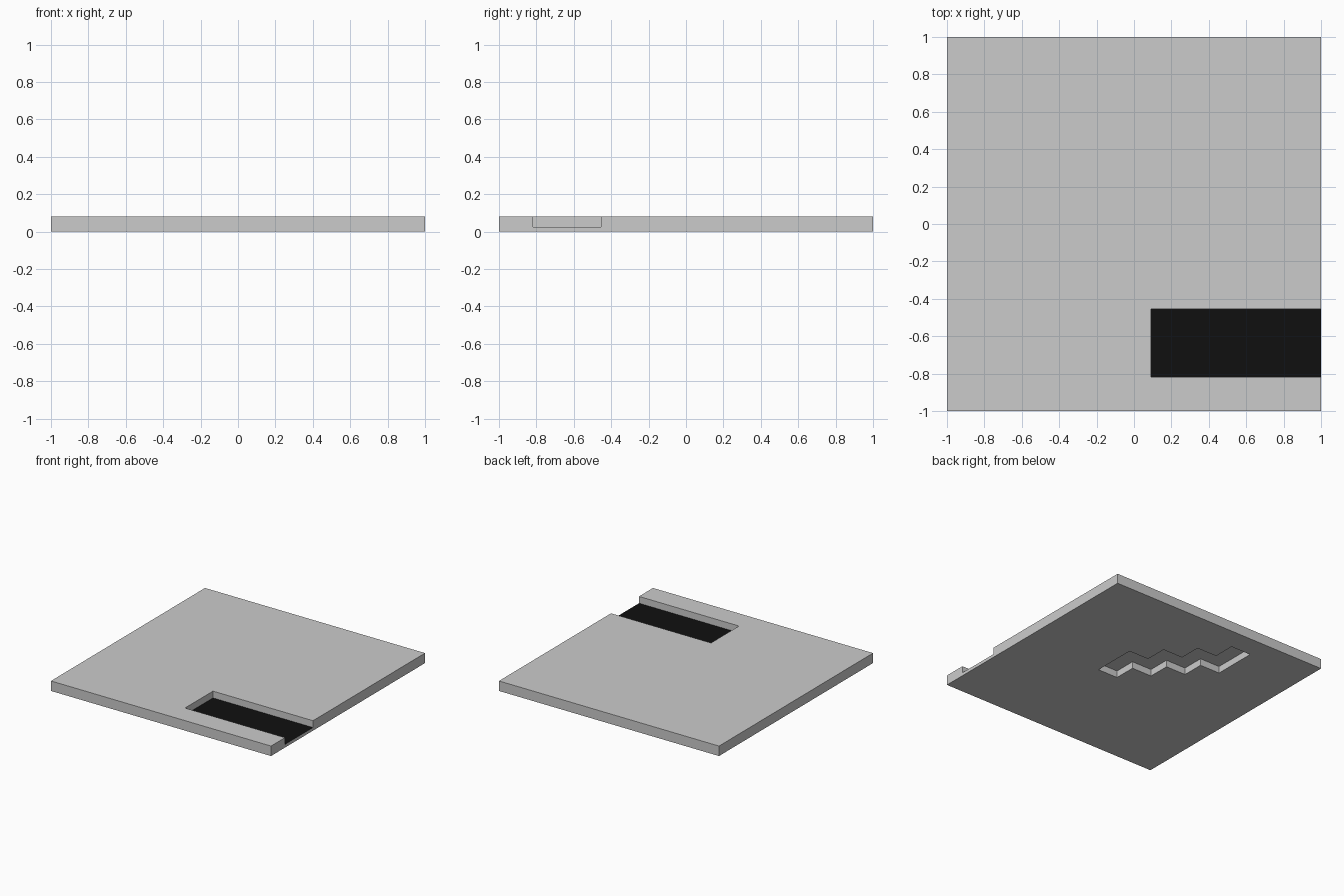
import bpy, bmesh

if "Cube" in bpy.data.objects:
    bpy.data.objects.remove(bpy.data.objects["Cube"])

C = 2 / 11            # layout module: the plate is 11 x 11 cells
HEIGHT = 0.082
FLOOR = 0.026         # height of the slot floor
RECESS = 0.056        # depth of the underside recess


def prism(name, outline, z0, z1):
    """Extrude a flat outline between two heights."""
    bm = bmesh.new()
    face = bm.faces.new([bm.verts.new((x, y, z0)) for x, y in outline])
    top = bmesh.ops.extrude_face_region(bm, geom=[face])["geom"]
    bmesh.ops.translate(bm, vec=(0, 0, z1 - z0),
                        verts=[v for v in top if isinstance(v, bmesh.types.BMVert)])
    bmesh.ops.recalc_face_normals(bm, faces=bm.faces)
    mesh = bpy.data.meshes.new(name)
    bm.to_mesh(mesh)
    bm.free()
    obj = bpy.data.objects.new(name, mesh)
    bpy.context.collection.objects.link(obj)
    return obj


def rect(x0, x1, y0, y1):
    return [(x0, y0), (x1, y0), (x1, y1), (x0, y1)]


def cut(target, cutter):
    mod = target.modifiers.new("cut", 'BOOLEAN')
    mod.operation = 'DIFFERENCE'
    mod.solver = 'EXACT'
    mod.object = cutter
    bpy.context.view_layer.objects.active = target
    bpy.ops.object.modifier_apply(modifier=mod.name)
    bpy.data.objects.remove(cutter)


# Square base plate
plate = prism("plate", rect(-1, 1, -1, 1), 0, HEIGHT)

# Slot in the top, open at the right edge
cut(plate, prism("slot_cutter", rect(C / 2, 1.1, -4.5 * C, -2.5 * C), FLOOR, 0.2))

# Stepped diagonal recess in the underside: four 1 x 2 cell steps
near, far = [], []
for i in range(4):
    x0, y0 = (1.5 - i) * C, (i - 0.5) * C
    far += [(x0, y0 + 2 * C), (x0 - C, y0 + 2 * C)]
    near += [(x0, y0), (x0 - C, y0)]
cut(plate, prism("recess_cutter", far + near[::-1], -0.1, RECESS))

# Black slot floor
grey = bpy.data.materials.new("grey")
grey.diffuse_color = (0.8, 0.8, 0.8, 1)
grey.use_nodes = True
grey.node_tree.nodes["Principled BSDF"].inputs["Base Color"].default_value = grey.diffuse_color
black = bpy.data.materials.new("black")
black.diffuse_color = (0.005, 0.005, 0.005, 1)
black.use_nodes = True
black.node_tree.nodes["Principled BSDF"].inputs["Base Color"].default_value = black.diffuse_color
plate.data.materials.clear()
plate.data.materials.append(grey)
plate.data.materials.append(black)
for p in plate.data.polygons:
    is_floor = p.normal.z > 0.9 and abs(p.center.z - FLOOR) < 0.005
    p.material_index = 1 if is_floor else 0
